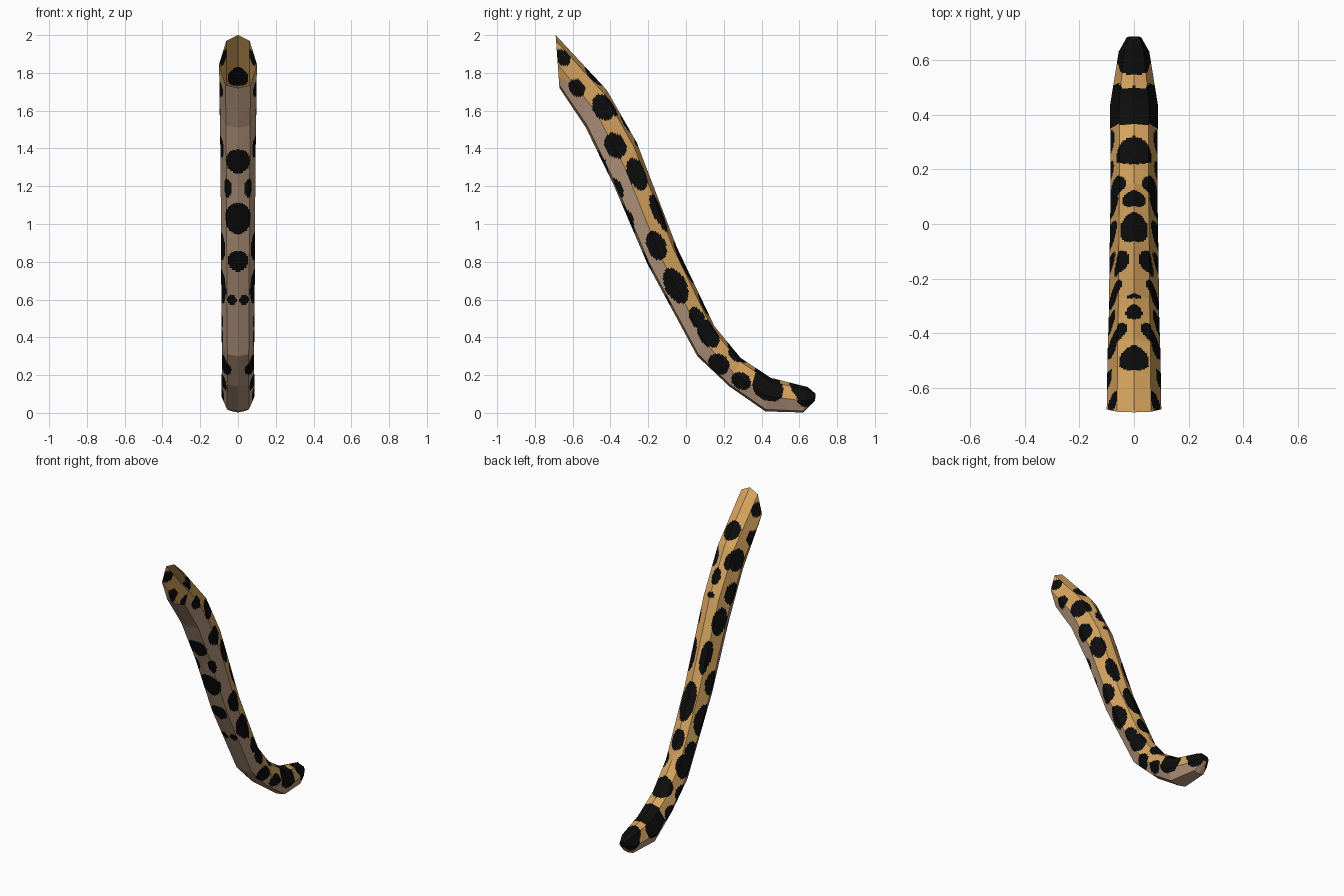
import bpy, bmesh, math
from mathutils import Vector

if "Cube" in bpy.data.objects:
    bpy.data.objects.remove(bpy.data.objects["Cube"])

def material(name, col):
    m = bpy.data.materials.new(name)
    m.diffuse_color = (*col, 1)
    m.use_nodes = True
    m.node_tree.nodes["Principled BSDF"].inputs["Base Color"].default_value = m.diffuse_color
    return m

mats = [material("orange fur", (0.67, 0.37, 0.112)),
        material("pale underside", (0.477, 0.319, 0.214)),
        material("black spots", (0.004, 0.004, 0.004))]

# Rings from root to tip: top y, top z, bottom y, bottom z, half width
RINGS = [(-.69, 2.0, -.67, 1.72, .10), (-.42, 1.71, -.53, 1.51, .097),
         (-.26, 1.43, -.38, 1.20, .092), (-.05, .88, -.205, .79, .09),
         (.15, .46, .06, .30, .086), (.29, .29, .23, .14, .086),
         (.45, .185, .42, .008, .088), (.645, .137, .62, .002, .056),
         (.687, .10, .683, .065, .026)]
# Half cross-section: (x fraction, height fraction) from top centre to bottom centre
SECTION = [(0, 1), (.62, .89), (1, .45), (.66, .06), (0, 0)]

# Spots: position seen in one view, half size across, half size along the tail
SIDE = [(-.65, 1.88, .04, .05), (-.58, 1.72, .045, .05), (-.44, 1.615, .06, .072),
        (-.375, 1.415, .058, .07), (-.26, 1.265, .052, .09), (-.36, 1.19, .028, .055),
        (-.15, 1.075, .04, .085), (-.155, .885, .055, .08), (-.05, .67, .062, .1),
        (.06, .5, .04, .065), (.12, .42, .055, .08), (.17, .255, .055, .062),
        (.29, .165, .045, .055), (.43, .135, .07, .09), (.64, .085, .05, .06)]
TOP = [(0, -.49, .06, .066), (.055, -.39, .028, .055), (0, -.32, .032, .055),
       (0, -.26, .03, .02), (.05, -.13, .032, .09), (0, -.01, .055, .13),
       (0, .095, .046, .07), (0, .27, .075, .072), (0, .43, .1, .078), (0, .63, .09, .085)]
UNDER = [(0, 1.33, .066, .07), (0, 1.03, .072, .09), (0, .8, .056, .06), (.035, .6, .026, .03)]

def corner(i, k):
    ty, tz, by, bz, w = RINGS[i]
    fx, fh = SECTION[k]
    return Vector((w * fx, by + (ty - by) * fh, bz + (tz - bz) * fh))

def surface(s, t):
    """Point on the faceted tail; s along the rings, t from top (0) to bottom (4)."""
    i, k = min(int(s), len(RINGS) - 2), min(int(t), 3)
    a, b = s - i, t - k
    return corner(i, k).lerp(corner(i, k + 1), b).lerp(
        corner(i + 1, k).lerp(corner(i + 1, k + 1), b), a)

def direction(s):
    i = min(int(s), len(RINGS) - 2)
    mid = lambda j: (corner(j, 0) + corner(j, 4)) / 2
    return (mid(i + 1) - mid(i)).normalized()

# Fine grid lying on the flat facets, so the spots can be cut into them
N_EDGE = 9
S = []
for i in range(len(RINGS) - 1):
    n = max(3, round((corner(i + 1, 0) - corner(i, 0)).length / .0085))
    S += [i + j / n for j in range(n)]
S.append(len(RINGS) - 1)
T = [k / N_EDGE for k in range(4 * N_EDGE + 1)]

# Place every spot on the nearest surface point in its own view
samples = [(surface(s, t), s, t) for s in S for t in T]
spots = []
for table, a, b, lo, hi in ((SIDE, 1, 2, .3, 3.6), (TOP, 0, 1, 0, 2), (UNDER, 0, 2, 3, 4)):
    for u, v, across, along in table:
        p, s, t = min((q for q in samples if lo <= q[2] <= hi),
                      key=lambda q: (q[0][a] - u) ** 2 + (q[0][b] - v) ** 2)
        spots.append((p, direction(s), across, along))

def colour(s, t):
    p = surface(s, t)
    for c, d, across, along in spots:
        v = p - c
        l = v.dot(d)
        if (l / along) ** 2 + (v.length_squared - l * l) / across ** 2 < 1:
            return 2
    return 1 if t > 2 + .6 * max(0, 1 - 2 * s) else 0

# Tail: both halves built from the grid, open at the root
bm = bmesh.new()
for side in (1, -1):
    grid = []
    for s in S:
        row = []
        for t in T:
            p = surface(s, t)
            row.append(bm.verts.new((p.x * side, p.y, p.z)))
        grid.append(row)
    for i in range(len(S) - 1):
        for j in range(len(T) - 1):
            q = [grid[i][j], grid[i + 1][j], grid[i + 1][j + 1], grid[i][j + 1]]
            f = bm.faces.new(q if side > 0 else q[::-1])
            f.material_index = colour((S[i] + S[i + 1]) / 2, (T[j] + T[j + 1]) / 2)
    # Closed tip
    f = bm.faces.new(grid[-1] if side > 0 else grid[-1][::-1])
    f.material_index = 2
bmesh.ops.remove_doubles(bm, verts=bm.verts, dist=1e-5)
bmesh.ops.recalc_face_normals(bm, faces=bm.faces)
me = bpy.data.meshes.new("tail")
bm.to_mesh(me)
bm.free()
for m in mats:
    me.materials.append(m)
bpy.context.collection.objects.link(bpy.data.objects.new("tail", me))
